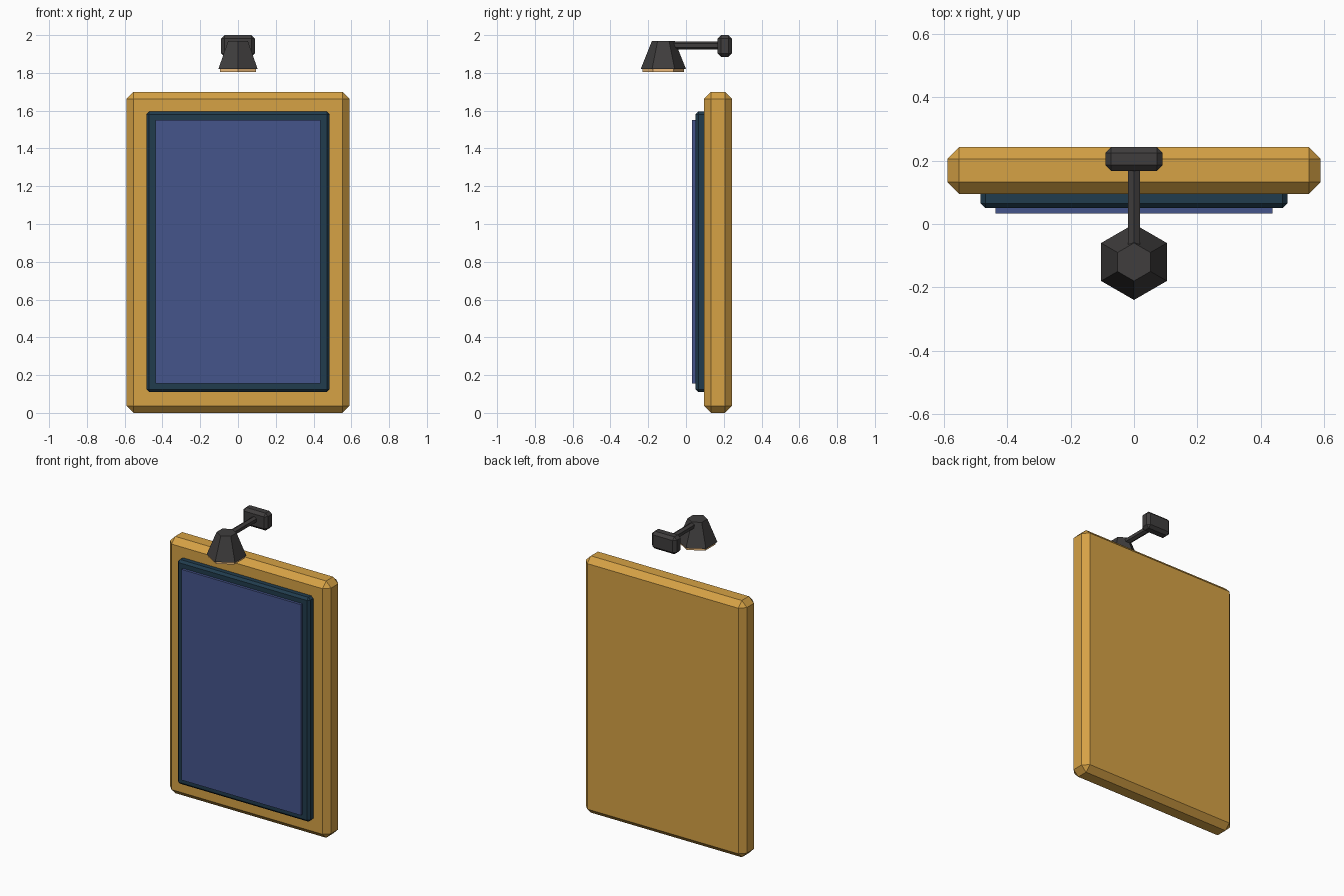
import bpy
from math import pi

if "Cube" in bpy.data.objects:
    bpy.data.objects.remove(bpy.data.objects["Cube"])


def material(name, rgb):
    m = bpy.data.materials.new(name)
    m.diffuse_color = (*rgb, 1)
    m.use_nodes = True
    m.node_tree.nodes["Principled BSDF"].inputs["Base Color"].default_value = m.diffuse_color
    return m


gold = material("gold_trim", (0.67, 0.36, 0.06))
teal = material("dark_teal", (0.015, 0.045, 0.075))
blue = material("blue_panel", (0.06, 0.09, 0.26))
iron = material("dark_iron", (0.05, 0.047, 0.047))
glow = material("warm_glow", (0.85, 0.5, 0.2))


def box(name, x, y, z, mat, bevel=0):
    """Box centred on x = 0 with half-width x and (min, max) ranges y and z."""
    bpy.ops.mesh.primitive_cube_add(
        size=1, location=(0, sum(y) / 2, sum(z) / 2))
    o = bpy.context.object
    o.name = name
    o.scale = (2 * x, y[1] - y[0], z[1] - z[0])
    bpy.ops.object.transform_apply(location=False, rotation=False, scale=True)
    o.data.materials.append(mat)
    if bevel:
        b = o.modifiers.new("chamfer", "BEVEL")
        b.width = bevel
        b.segments = 1
    return o


def hexagon(name, r1, r2, depth, loc, mat, rot=(0, 0, 0)):
    """Six-sided cone or cylinder."""
    bpy.ops.mesh.primitive_cone_add(vertices=6, radius1=r1, radius2=r2,
                                    depth=depth, location=loc, rotation=rot)
    o = bpy.context.object
    o.name = name
    o.data.materials.append(mat)
    return o


# Sign board: thick gold frame, dark inner border, blue face
box("outer_frame", 0.59, (0.095, 0.243), (0, 1.70), gold, 0.037)
box("inner_border", 0.485, (0.05, 0.13), (0.11, 1.595), teal, 0.015)
box("face_panel", 0.438, (0.033, 0.06), (0.155, 1.55), blue)

# Lamp above the board: wall plate, arm, shade and glowing bulb
box("lamp_plate", 0.09, (0.168, 0.243), (1.885, 2.0), iron, 0.018)
hexagon("lamp_arm", 0.021, 0.021, 0.28, (0, 0.05, 1.945), iron, (pi / 2, 0, 0))
hexagon("lamp_shade", 0.12, 0.06, 0.15, (0, -0.12, 1.895), iron)
hexagon("lamp_bulb", 0.11, 0.11, 0.03, (0, -0.12, 1.819), glow)
